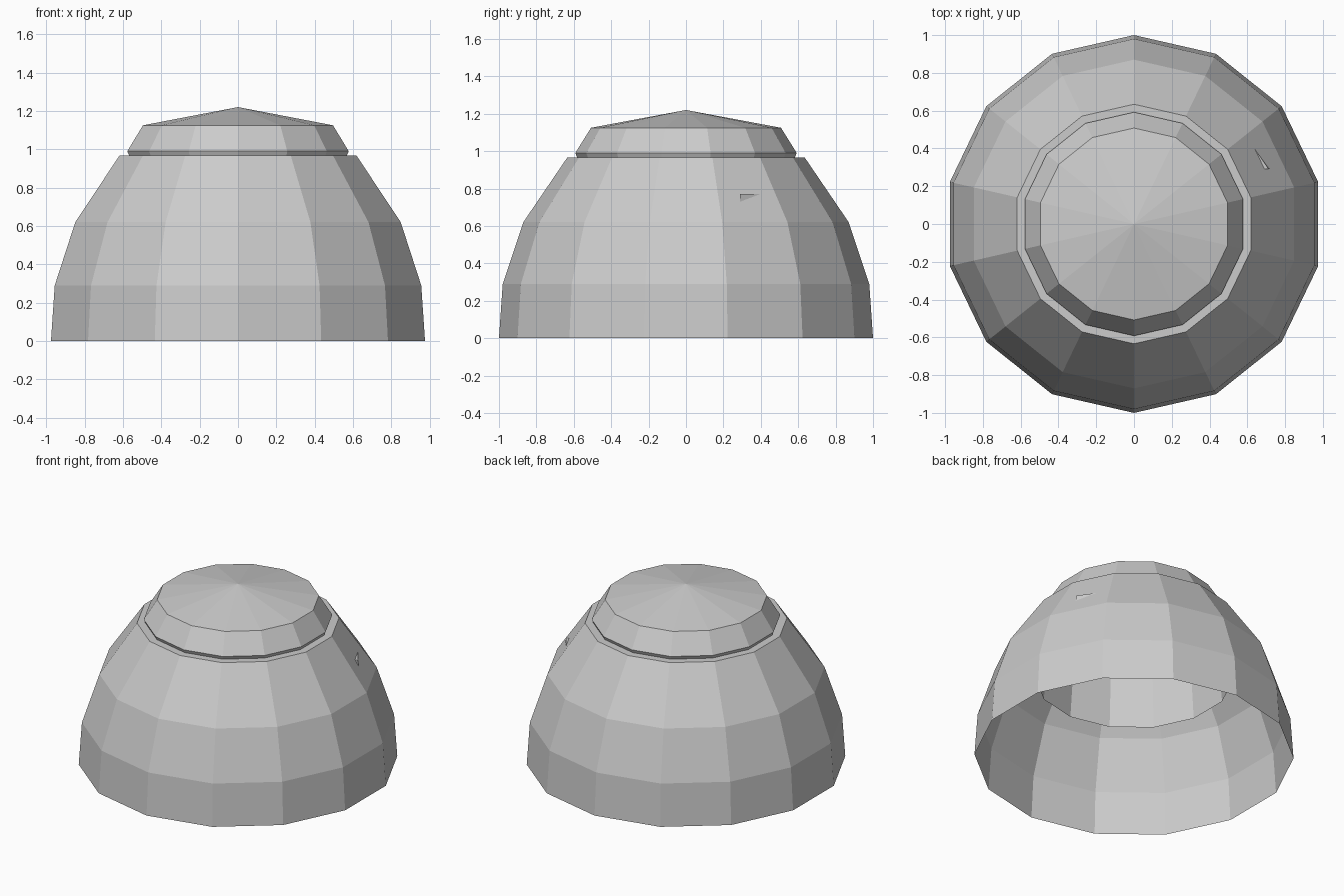
import bpy
import bmesh
from math import cos, sin, pi
from mathutils import Vector

SIDES = 14

old = bpy.data.objects.get("Cube")
if old:
    bpy.data.objects.remove(old, do_unlink=True)

grey = bpy.data.materials.new("plain grey")
grey.use_nodes = True
colour = (0.6, 0.6, 0.6, 1)
grey.diffuse_color = colour
grey.node_tree.nodes["Principled BSDF"].inputs["Base Color"].default_value = colour


def finish(name, bm):
    mesh = bpy.data.meshes.new(name)
    bm.to_mesh(mesh)
    bm.free()
    mesh.materials.append(grey)
    obj = bpy.data.objects.new(name, mesh)
    bpy.context.collection.objects.link(obj)
    return obj


def revolve(name, profile):
    """Turn (radius, height) points into a faceted shell; zero radius is a tip."""
    bm = bmesh.new()
    rings = []
    for r, z in profile:
        count = SIDES if r > 0 else 1
        angles = [pi / 2 + 2 * pi * i / SIDES for i in range(count)]
        rings.append([bm.verts.new((r * cos(a), r * sin(a), z)) for a in angles])
    for low, high in zip(rings, rings[1:]):
        for i in range(SIDES):
            j = (i + 1) % SIDES
            if len(high) == 1:
                bm.faces.new((low[i], low[j], high[0]))
            else:
                bm.faces.new((low[i], low[j], high[j], high[i]))
    return finish(name, bm)


# Outer shell, open below, with a flat lip around the top
revolve("dome_shell", [(1, 0), (0.98, 0.29), (0.87, 0.62), (0.634, 0.967), (0.58, 0.967)])

# Open inner sleeve hanging below the lip
revolve("inner_sleeve", [(0.62, 0.56), (0.585, 0.967)])

# Raised cap with a shallow pointed roof
revolve("top_cap", [(0.582, 0.967), (0.592, 0.99), (0.508, 1.125), (0, 1.22)])

# Small wedge poking through the left wall
normal = Vector((cos(pi / 7), sin(pi / 7), 0))


def on_wall(y, z):
    r = 0.87 + (0.634 - 0.87) * (z - 0.62) / (0.967 - 0.62)
    x = (r * cos(pi / SIDES) - normal.y * y) / normal.x
    return Vector((x, y, z))


bm = bmesh.new()
corner = on_wall(0.29, 0.77)
points = [corner, on_wall(0.395, 0.77), on_wall(0.29, 0.73), corner + Vector((0.022, 0, 0))]
v = [bm.verts.new(p) for p in points]
for tri in ((0, 1, 2), (0, 1, 3), (1, 2, 3), (0, 2, 3)):
    bm.faces.new([v[i] for i in tri])
bmesh.ops.recalc_face_normals(bm, faces=bm.faces)
finish("wall_wedge", bm)
